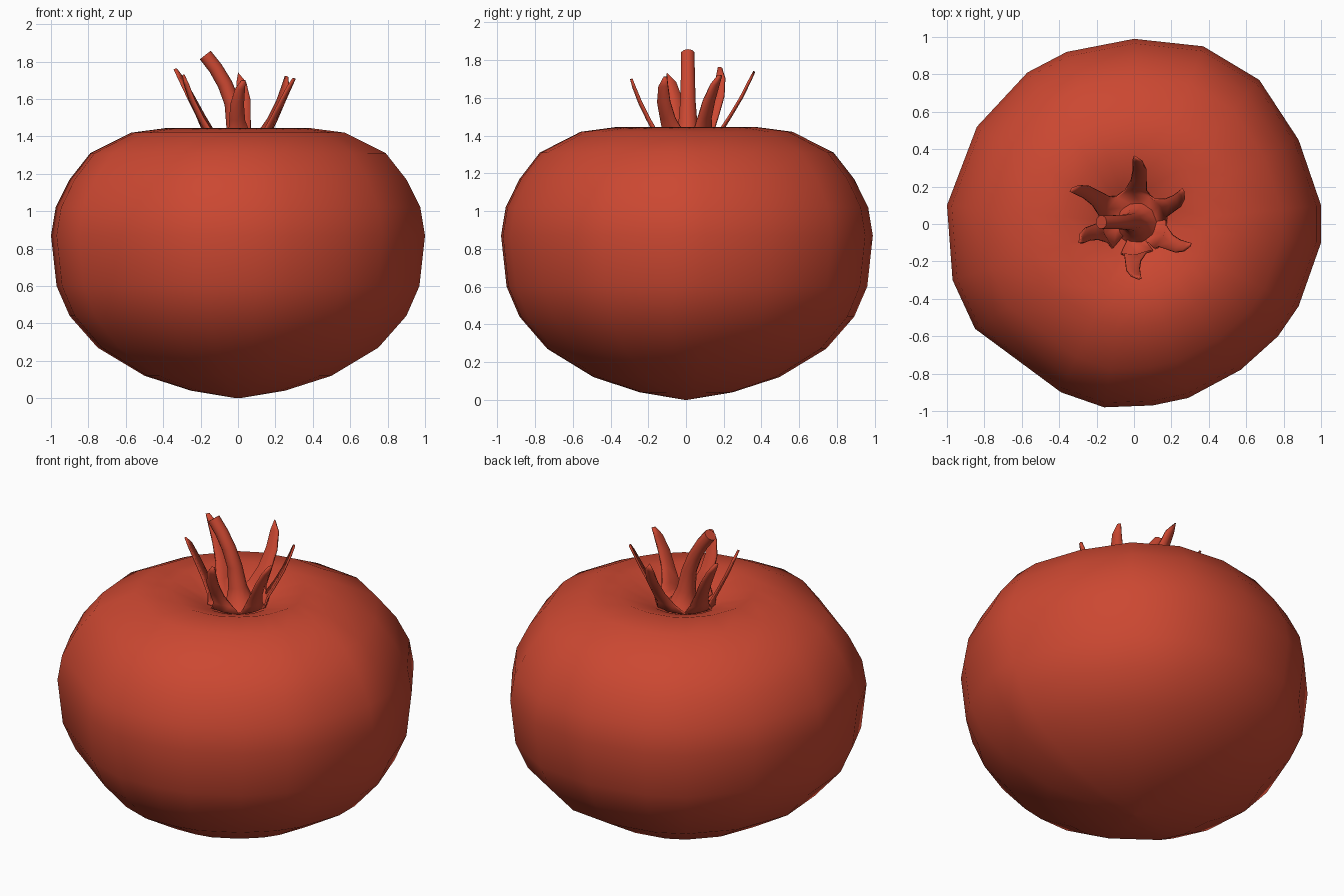
import bpy, bmesh, math
from mathutils import Vector

cube = bpy.data.objects.get("Cube")
if cube:
    bpy.data.objects.remove(cube, do_unlink=True)

red = bpy.data.materials.new("tomato red")
red.use_nodes = True
colour = (0.6, 0.064, 0.031, 1)
red.diffuse_color = colour
red.node_tree.nodes["Principled BSDF"].inputs["Base Color"].default_value = colour


def finish(name, bm):
    bmesh.ops.recalc_face_normals(bm, faces=bm.faces)
    for f in bm.faces:
        f.smooth = True
    mesh = bpy.data.meshes.new(name)
    bm.to_mesh(mesh)
    bm.free()
    mesh.materials.append(red)
    ob = bpy.data.objects.new(name, mesh)
    bpy.context.collection.objects.link(ob)
    return ob


def skin(name, rings):
    """Join closed rings of points into a capped surface."""
    bm = bmesh.new()
    loops = [[bm.verts.new(p) for p in ring] for ring in rings]
    n = len(loops[0])
    for a, b in zip(loops, loops[1:]):
        for i in range(n):
            j = (i + 1) % n
            bm.faces.new((a[i], a[j], b[j], b[i]))
    bm.faces.new(loops[0])
    bm.faces.new(loops[-1])
    return finish(name, bm)


# Fruit: uneven round outline carried along a profile with a dimpled top
outline = [(1, 0.1), (0.88, 0.45), (0.67, 0.77), (0.37, 0.95), (0, 0.99),
           (-0.36, 0.92), (-0.57, 0.81), (-0.84, 0.52), (-1, 0.1),
           (-0.97, -0.3), (-0.85, -0.56), (-0.39, -0.9), (-0.16, -0.98),
           (0.1, -0.97), (0.29, -0.93), (0.57, -0.78), (0.77, -0.6),
           (0.88, -0.44), (1, -0.1)]
profile = [(0.01, 0), (0.25, 0.04), (0.5, 0.12), (0.75, 0.27), (0.9, 0.44),
           (0.97, 0.6), (1, 0.87), (0.975, 1.02), (0.9, 1.17), (0.79, 1.31),
           (0.57, 1.42), (0.38, 1.445), (0.2, 1.38), (0.1, 1.325), (0.01, 1.31)]
skin("fruit", [[(x * r, y * r, z) for x, y in outline] for r, z in profile])

# Stem: flared at the foot, leaning towards -x
path = [(0.01, 1.335, 0.12), (0.005, 1.38, 0.078), (-0.01, 1.46, 0.053),
        (-0.03, 1.58, 0.043), (-0.07, 1.68, 0.04), (-0.12, 1.765, 0.038),
        (-0.175, 1.835, 0.037)]
rings = []
for k, (x, z, r) in enumerate(path):
    a, b = path[max(k - 1, 0)], path[min(k + 1, len(path) - 1)]
    t = Vector((b[0] - a[0], 0, b[1] - a[1])).normalized()
    side = Vector((0, 1, 0))
    across = side.cross(t)
    rings.append([Vector((x, 0.01, z)) + r * (math.cos(u) * across + math.sin(u) * side)
                  for u in (math.tau * i / 10 for i in range(10))])
stem = skin("stem", rings)
bpy.context.view_layer.objects.active = stem
stem.select_set(True)
bpy.ops.object.shade_smooth_by_angle(angle=math.radians(50))

# Calyx: six curled sepals, given by tip position
tips = [(0, 0.36, 1.74), (0.26, 0.18, 1.72), (0.3, -0.11, 1.71),
        (0.03, -0.29, 1.7), (-0.29, -0.1, 1.73), (-0.335, 0.18, 1.76)]
# Fraction outwards, fraction upwards, half width, sideways bend
stations = [(0, 0, 0.005, 0), (0.15, 0.06, 0.085, 0), (0.3, 0.2, 0.058, -0.01),
            (0.5, 0.4, 0.042, -0.025), (0.72, 0.64, 0.036, -0.03),
            (0.9, 0.87, 0.026, -0.018), (1, 1, 0.01, 0)]
bm = bmesh.new()
for tip in tips:
    out = Vector((tip[0], tip[1], 0))
    reach = out.length
    out.normalize()
    side = Vector((-out.y, out.x, 0))
    rows = []
    for k, (f, h, w, bend) in enumerate(stations):
        base = out * (0.1 + (reach - 0.1) * f) + side * bend
        base.z = 1.345 + (tip[2] - 1.345) * h
        if k == 0:
            base, w = out * 0.09 + Vector((0, 0, 1.34)), 0.05
        elif k == 1:
            base = out * 0.15 + Vector((0, 0, 1.375))
        keel = out * (w * 0.2)
        rows.append([bm.verts.new(p) for p in
                     (base - side * w, base + keel, base + side * w)])
    for a, b in zip(rows, rows[1:]):
        for i in range(2):
            bm.faces.new((a[i], a[i + 1], b[i + 1], b[i]))
    centre = bm.verts.new((0, 0, 1.33))
    for i in range(2):
        bm.faces.new((centre, rows[0][i + 1], rows[0][i]))
bmesh.ops.remove_doubles(bm, verts=bm.verts, dist=0.012)
calyx = finish("calyx", bm)
thick = calyx.modifiers.new("thickness", "SOLIDIFY")
thick.thickness = 0.012
thick.offset = 0
